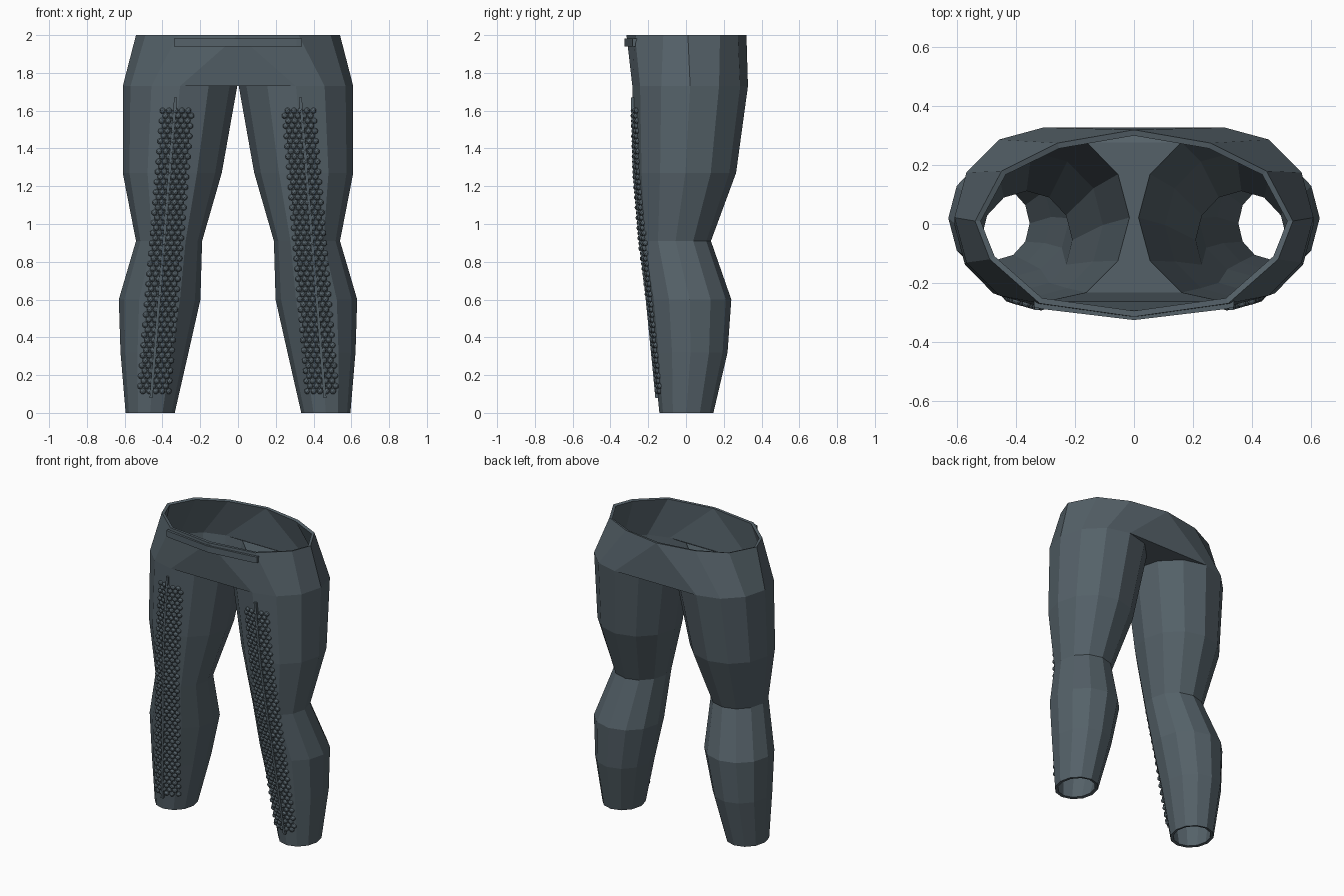
import bpy, bmesh, math
from mathutils import Vector
from mathutils.bvhtree import BVHTree

if "Cube" in bpy.data.objects:
    bpy.data.objects.remove(bpy.data.objects["Cube"])

mat = bpy.data.materials.new("slate_cloth")
mat.diffuse_color = (0.09, 0.12, 0.14, 1)
mat.use_nodes = True
mat.node_tree.nodes["Principled BSDF"].inputs["Base Color"].default_value = mat.diffuse_color


def make_object(name, bm):
    bmesh.ops.recalc_face_normals(bm, faces=bm.faces)
    me = bpy.data.meshes.new(name)
    bm.to_mesh(me)
    bm.free()
    me.materials.append(mat)
    ob = bpy.data.objects.new(name, me)
    bpy.context.collection.objects.link(ob)
    return ob


# Leg cross-sections: z, centre x, radius x, centre y, radius y
RINGS = [(1.73, .307, .303, .022, .306), (1.27, .348, .262, -.003, .268),
         (.91, .365, .175, -.055, .187), (.60, .415, .216, .02, .22),
         (.32, .442, .18, .024, .196), (0, .465, .13, .002, .143)]
N = 12

# Trousers: two tubes, a gusset between them and a hip band above
bm = bmesh.new()
legs = {}
for s in (1, -1):
    rows = []
    for z, cx, rx, cy, ry in RINGS:
        rows.append([bm.verts.new((s * (cx + rx * math.cos(2 * math.pi * k / N - math.pi / 2)),
                                   cy + ry * math.sin(2 * math.pi * k / N - math.pi / 2), z))
                     for k in range(N)])
    for a, b in zip(rows, rows[1:]):
        for k in range(N):
            j = (k + 1) % N
            bm.faces.new((a[k], a[j], b[j], b[k]))
    legs[s] = rows[0]

# Gusset strip across the inner halves of the leg tops
for k in range(6, 12):
    j = (k + 1) % N
    bm.faces.new((legs[1][k], legs[1][j], legs[-1][j], legs[-1][k]))

# Hip band up to the waist
half = [(0, -.315), (.32, -.27), (.49, -.12), (.54, .01), (.45, .18), (.26, .275), (0, .32)]
front, back = (bm.verts.new((0, half[i][1], 2)) for i in (0, 6))
for s in (1, -1):
    top = [front] + [bm.verts.new((s * x, y, 2)) for x, y in half[1:6]] + [back]
    for k in range(6):
        bm.faces.new((legs[s][k], legs[s][k + 1], top[k + 1], top[k]))
for k, v in ((0, front), (6, back)):
    bm.faces.new((legs[1][k], legs[-1][k], v))
bmesh.ops.recalc_face_normals(bm, faces=bm.faces)
tree = BVHTree.FromBMesh(bm)
trousers = make_object("trousers", bm)
wall = trousers.modifiers.new("wall", "SOLIDIFY")
wall.thickness = .02
wall.offset = -1


def surface(x, z):
    """Point on the front of the trousers at x, z."""
    return tree.ray_cast(Vector((x, -2, z)), Vector((0, 1, 0)))[0]


def ribbon(name, points, side, proud, sunk):
    """Rectangular strip laid along surface points."""
    bm = bmesh.new()
    side = Vector(side)
    rows = []
    for p in points:
        out, inn = p + Vector((0, -proud, 0)), p + Vector((0, sunk, 0))
        rows.append([bm.verts.new(q) for q in (out - side, out + side, inn + side, inn - side)])
    for a, b in zip(rows, rows[1:]):
        for k in range(4):
            bm.faces.new((a[k], a[(k + 1) % 4], b[(k + 1) % 4], b[k]))
    bm.faces.new(rows[0])
    bm.faces.new(rows[-1])
    return make_object(name, bm)


# Waist strip
ribbon("waist_strip", [surface(x, 1.96) for x in (-.34, -.31, 0, .31, .34)],
       (0, 0, .021), .016, .014)


def seam_x(z):
    return .46 + (.33 - .46) * (z - .08) / 1.59


for s, label in ((1, "left"), (-1, "right")):
    # Raised seam down the front of each leg
    ribbon(label + "_leg_seam",
           [surface(s * seam_x(z), z) for z in (.08, .32, .6, .91, 1.27, 1.67)],
           (.008, 0, 0), .014, .01)
    # Staggered rows of studs on both sides of the seam
    bm = bmesh.new()
    rows = 56
    for r in range(rows):
        z = .115 + 1.485 * r / (rows - 1)
        for c in range(5):
            x = seam_x(z) - .09 + .034 * c + (.017 if r % 2 else 0)
            p = surface(s * x, z)
            if p:
                ret = bmesh.ops.create_icosphere(bm, subdivisions=2, radius=.016)
                bmesh.ops.translate(bm, verts=ret["verts"], vec=p)
    make_object(label + "_leg_studs", bm)
